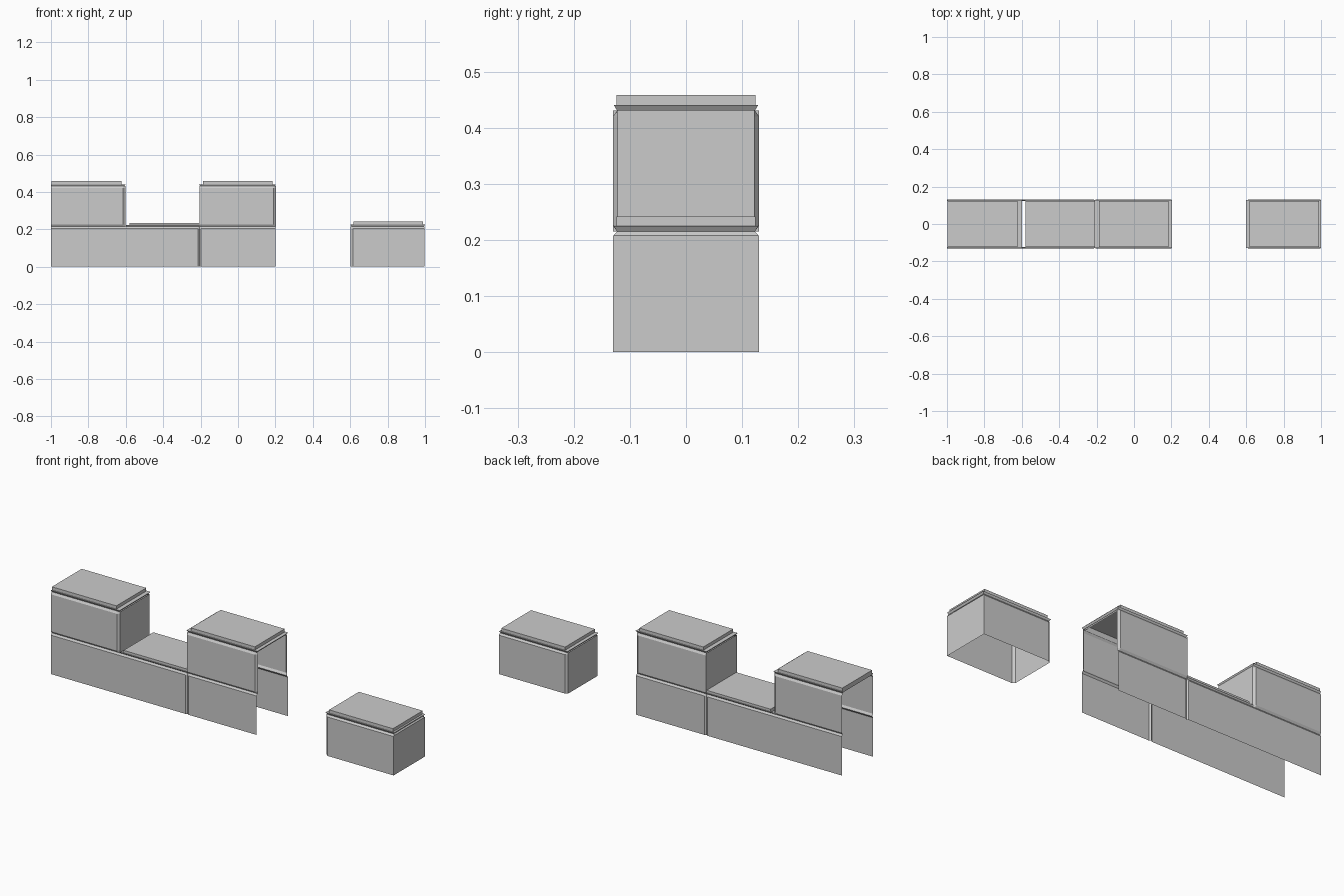
import bpy, bmesh

if "Cube" in bpy.data.objects:
    bpy.data.objects.remove(bpy.data.objects["Cube"])

W = 0.13      # half depth of the wall
G = 0.007     # groove depth


def finish(name, bm):
    bmesh.ops.remove_doubles(bm, verts=bm.verts, dist=1e-5)
    me = bpy.data.meshes.new(name)
    bm.to_mesh(me)
    bm.free()
    ob = bpy.data.objects.new(name, me)
    bpy.context.collection.objects.link(ob)
    return ob


def quad(bm, *pts):
    bm.faces.new([bm.verts.new(p) for p in pts])


def side_walls(name, xs, zs):
    """Front and back panels; xs / zs are (position, inset) stations."""
    bm = bmesh.new()
    for s in (-1, 1):
        def p(a, b):
            return (a[0], s * (W - max(a[1], b[1])), b[0])
        for a, c in zip(xs, xs[1:]):
            for b, d in zip(zs, zs[1:]):
                pts = [p(a, b), p(c, b), p(c, d), p(a, d)]
                quad(bm, *(pts if s < 0 else pts[::-1]))
    return finish(name, bm)


def end_panel(name, x, w, z0, z1, out):
    bm = bmesh.new()
    pts = [(x, -w, z0), (x, w, z0), (x, w, z1), (x, -w, z1)]
    quad(bm, *(pts if out > 0 else pts[::-1]))
    return finish(name, bm)


def rings(name, loops, ends, cap=False):
    """Skin of rectangular loops (x0, x1, w, z); ends = (left, right) closed."""
    bm = bmesh.new()
    def corners(l):
        x0, x1, w, z = l
        return [(x0, -w, z), (x1, -w, z), (x1, w, z), (x0, w, z)]
    for a, b in zip(loops, loops[1:]):
        A, B = corners(a), corners(b)
        for i in range(4):
            if (i == 1 and not ends[1]) or (i == 3 and not ends[0]):
                continue
            j = (i + 1) % 4
            quad(bm, A[i], A[j], B[j], B[i])
    if cap:
        quad(bm, *corners(loops[-1]))
    return finish(name, bm)


def top(name, x0, x1, lx0, lx1, z, ends):
    """Flared lip with a raised lid."""
    w = W - G
    i0, i1 = (0.007 if ends[0] else 0), (0.007 if ends[1] else 0)
    rings(name + "_lip", [(x0 + i0, x1 - i1, w, z),
                          (x0, x1, 0.129, z + 0.01),
                          (lx0, lx1, 0.124, z + 0.01)], ends)
    rings(name + "_lid", [(lx0, lx1, 0.124, z + 0.002),
                          (lx0, lx1, 0.124, z + 0.027)], (True, True), True)
    # rings() closes the lid on top


low = [(0, 0), (0.205, 0), (0.215, G)]
high = [(0.215, G), (0.226, 0), (0.42, 0), (0.431, G)]

# lower course with one vertical joint
side_walls("lower_course", [(-1, 0), (-0.215, 0), (-0.207, G), (-0.198, 0), (0.2, 0)], low)
rings("walkway_lid", [(-0.6, -0.2, W - G, 0.215), (-0.6, -0.2, 0.128, 0.222),
                      (-0.58, -0.2, 0.124, 0.222), (-0.58, -0.2, 0.124, 0.235)],
      (False, False), True)
end_panel("walkway_lid_edge", -0.58, 0.124, 0.217, 0.235, -1)

# left upper block, open on the outer end
side_walls("left_upper_sides", [(-1, 0), (-0.614, 0), (-0.602, 0.009)], high)
end_panel("left_upper_end", -0.602, W - 0.009, 0.215, 0.431, 1)
top("left_upper", -1, -0.6, -0.998, -0.622, 0.431, (False, True))

# right upper block, open on the outer end
side_walls("right_upper_sides", [(-0.207, 0), (0.19, 0), (0.202, 0.009)], high)
end_panel("right_upper_end", -0.207, W, 0.215, 0.431, -1)
top("right_upper", -0.21, 0.203, -0.188, 0.185, 0.431, (True, True))

# free-standing block
side_walls("pier_sides", [(0.602, 0.009), (0.614, 0), (0.998, 0)], low)
end_panel("pier_left_end", 0.602, W - 0.009, 0, 0.215, -1)
end_panel("pier_right_end", 0.998, W, 0, 0.208, 1)
rings("pier_end_bevel", [(0.61, 0.998, W, 0.207), (0.61, 0.99, W - G, 0.215)], (False, True))
top("pier", 0.6, 1.0, 0.618, 0.99, 0.215, (True, True))
